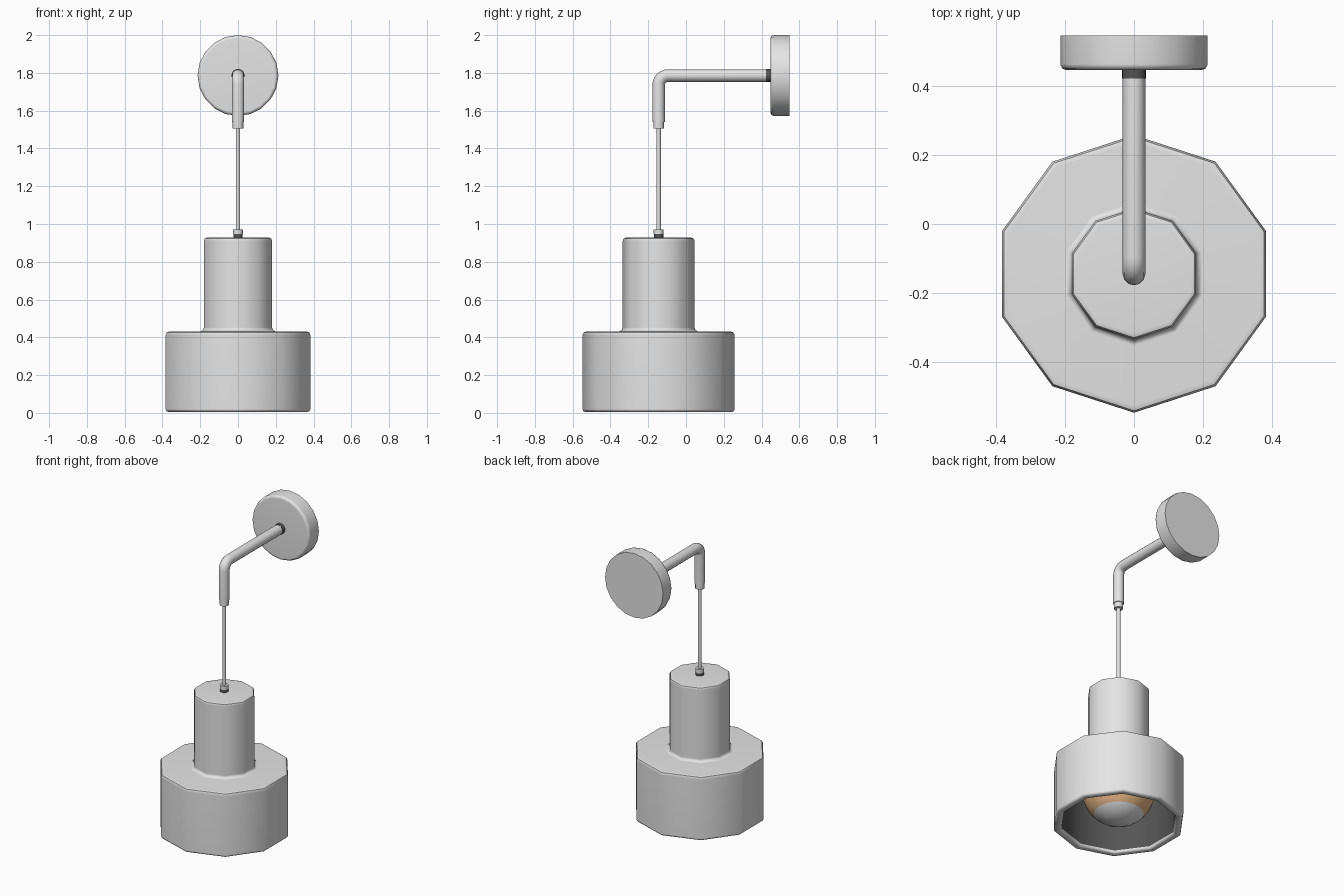
import bpy, bmesh, math
from mathutils import Matrix, Vector

if "Cube" in bpy.data.objects:
    bpy.data.objects.remove(bpy.data.objects["Cube"])

AXIS_Y = -0.145   # hanging axis of the lamp
ARM_Z = 1.786     # height of the wall arm


def material(name, rgb):
    m = bpy.data.materials.new(name)
    m.diffuse_color = (*rgb, 1)
    m.use_nodes = True
    m.node_tree.nodes["Principled BSDF"].inputs["Base Color"].default_value = m.diffuse_color
    return m


grey = material("light grey metal", (0.78, 0.78, 0.78))
dark = material("dark grey lining", (0.09, 0.09, 0.09))
amber = material("amber glass", (0.80, 0.47, 0.24))


def finish(ob, angle):
    bpy.ops.object.select_all(action='DESELECT')
    ob.select_set(True)
    bpy.context.view_layer.objects.active = ob
    bpy.ops.object.shade_smooth_by_angle(angle=math.radians(angle))


def lathe(name, profile, sides, mat, matrix, angle=46, weighted=True):
    """Spin an (r, z) profile, with one corner of the polygon facing -y."""
    bm = bmesh.new()
    rings = []
    for r, z in profile:
        if r < 1e-6:
            rings.append([bm.verts.new((0, 0, z))])
        else:
            rings.append([bm.verts.new((r * math.sin(2 * math.pi * i / sides),
                                        -r * math.cos(2 * math.pi * i / sides), z))
                          for i in range(sides)])
    for a, b in zip(rings, rings[1:]):
        for i in range(sides):
            j = (i + 1) % sides
            quad = [a[i % len(a)], a[j % len(a)], b[j % len(b)], b[i % len(b)]]
            bm.faces.new(list(dict.fromkeys(quad)))
    bmesh.ops.recalc_face_normals(bm, faces=bm.faces)
    me = bpy.data.meshes.new(name)
    bm.to_mesh(me)
    bm.free()
    me.materials.append(mat)
    ob = bpy.data.objects.new(name, me)
    bpy.context.collection.objects.link(ob)
    ob.matrix_world = matrix
    finish(ob, angle)
    if weighted:
        ob.modifiers.new("Weighted", 'WEIGHTED_NORMAL').keep_sharp = True
    return ob


hang = Matrix.Translation((0, AXIS_Y, 0))

# Ten-sided hollow shade: outer skin, rounded rim, inner skin up into the neck
outer = [
    (0, 0.928), (0.172, 0.928), (0.185, 0.923), (0.190, 0.910),
    (0.190, 0.452), (0.195, 0.440), (0.208, 0.431),
    (0.382, 0.431), (0.397, 0.426), (0.403, 0.411),
    (0.403, 0.020), (0.398, 0.009), (0.386, 0.004), (0.367, 0.004),
    (0.357, 0.010), (0.353, 0.022)]
inner = [(0.353, 0.390), (0.160, 0.390), (0.160, 0.890), (0, 0.890)]
shade = lathe("shade", outer + inner, 10, grey, hang)
shade.data.materials.append(dark)
first_inner_face = 10 * (len(outer) - 1)
for p in shade.data.polygons:
    if p.index >= first_inner_face:
        p.material_index = 1

# Round bulb with a silvered lower crown
R, C = 0.22, 0.235
angles = [0, 11, 22, 33, 43] + list(range(53, 144, 10)) + [150]
bulb_profile = [(R * math.sin(math.radians(a)), C - R * math.cos(math.radians(a)))
                for a in angles]
bulb = lathe("bulb", bulb_profile + [(0.07, 0.50), (0.07, 0.89)], 32, amber, hang,
             weighted=False)
bulb.data.materials.append(grey)
crown_z = C - R * math.cos(math.radians(43))
for p in bulb.data.polygons:
    if p.center.z < crown_z:
        p.material_index = 1

# Cord, its two-tone grip on the shade and the ferrule at the arm tip
lathe("cord", [(0, 0.93), (0.012, 0.93), (0.012, 1.53), (0, 1.53)], 10, grey, hang)
lathe("grip_base", [(0, 0.92), (0.025, 0.92), (0.025, 0.948), (0, 0.948)],
      12, dark, hang)
lathe("cord_grip", [(0, 0.946), (0.026, 0.946), (0.026, 0.972), (0, 0.972)],
      12, grey, hang)
lathe("arm_ferrule", [(0, 1.505), (0.028, 1.505), (0.028, 1.56), (0, 1.56)],
      12, grey, hang)

# Bent arm: straight out from the wall, round elbow, then down
bend = 0.05
path = [Vector((0, 0.46, ARM_Z))]
for i in range(7):
    t = math.radians(90 * i / 6)
    path.append(Vector((0, AXIS_Y + bend - bend * math.sin(t),
                        ARM_Z - bend + bend * math.cos(t))))
path.append(Vector((0, AXIS_Y, 1.54)))
cu = bpy.data.curves.new("arm", 'CURVE')
cu.dimensions = '3D'
cu.bevel_depth = 0.033
cu.bevel_resolution = 4
cu.use_fill_caps = True
sp = cu.splines.new('POLY')
sp.points.add(len(path) - 1)
for pt, co in zip(sp.points, path):
    pt.co = (*co, 1)
cu.materials.append(grey)
arm = bpy.data.objects.new("arm", cu)
bpy.context.collection.objects.link(arm)
bpy.ops.object.select_all(action='DESELECT')
arm.select_set(True)
bpy.context.view_layer.objects.active = arm
bpy.ops.object.convert(target='MESH')
finish(bpy.context.view_layer.objects.active, 46)

# Round wall plate with a softened front edge, and the dark collar of the arm
# (local z points to the front)
wall = Matrix.Translation((0, 0.547, ARM_Z)) @ Matrix.Rotation(math.radians(90), 4, 'X')
lathe("wall_plate", [(0, 0), (0.214, 0), (0.214, 0.083), (0.209, 0.095),
                     (0.197, 0.100), (0, 0.100)], 20, grey, wall)
lathe("arm_collar", [(0, 0.09), (0.0345, 0.09), (0.0345, 0.124), (0, 0.124)],
      20, dark, wall)
